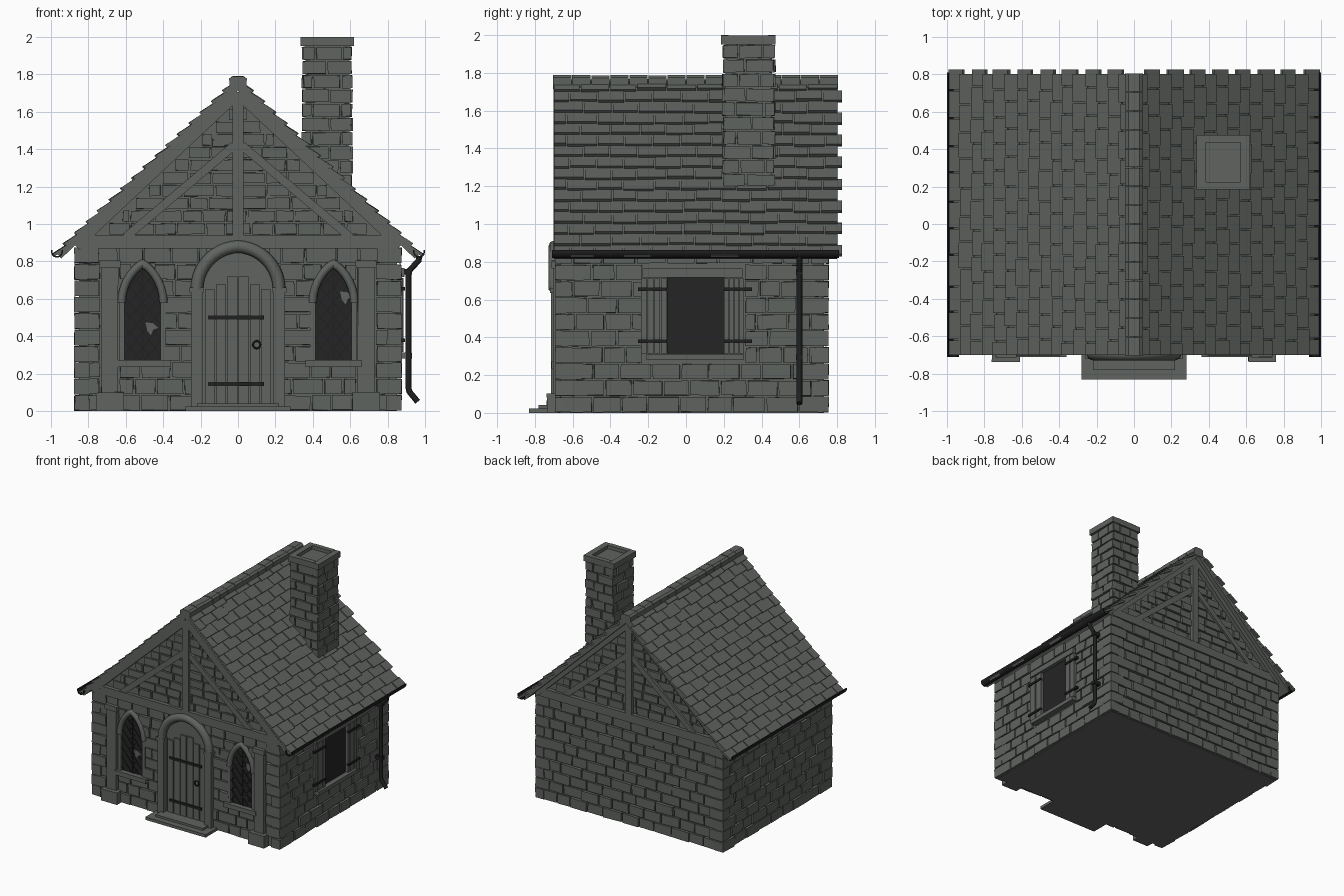
import bpy, bmesh, math, random
from mathutils import Vector

if "Cube" in bpy.data.objects:
    bpy.data.objects.remove(bpy.data.objects["Cube"])
random.seed(4)
R = random.uniform

def material(name, c):
    m = bpy.data.materials.new(name)
    m.diffuse_color = (*c, 1)
    m.use_nodes = True
    m.node_tree.nodes["Principled BSDF"].inputs["Base Color"].default_value = m.diffuse_color
    return m
STONE = material("grey_stone", (0.115, 0.125, 0.115))
IRON = material("black_iron", (0.014, 0.014, 0.014))
GLASS = material("dark_glass", (0.018, 0.018, 0.019))

def finish(bm, name, mat):
    bmesh.ops.recalc_face_normals(bm, faces=bm.faces)
    me = bpy.data.meshes.new(name)
    bm.to_mesh(me)
    bm.free()
    me.materials.append(mat)
    ob = bpy.data.objects.new(name, me)
    bpy.context.collection.objects.link(ob)
    return ob

def same(u, d, v):
    return (u, d, v)

def box(bm, u0, u1, d0, d1, v0, v1, f=same, j=0):
    vs = [bm.verts.new(f(u + R(-j, j), d + R(-j, j) * .5, v + R(-j, j)))
          for u in (u0, u1) for d in (d0, d1) for v in (v0, v1)]
    for q in ((0, 1, 3, 2), (4, 6, 7, 5), (0, 4, 5, 1), (2, 3, 7, 6), (0, 2, 6, 4), (1, 5, 7, 3)):
        bm.faces.new([vs[i] for i in q])

def prism(bm, pts, d0, d1, f=same):
    a = [bm.verts.new(f(u, d0, v)) for u, v in pts]
    b = [bm.verts.new(f(u, d1, v)) for u, v in pts]
    bm.faces.new(a)
    bm.faces.new(b[::-1])
    for i in range(len(a)):
        k = (i + 1) % len(a)
        bm.faces.new((a[i], a[k], b[k], b[i]))

def bar(bm, p, q, w, d0, d1, f=same):
    p, q = Vector(p), Vector(q)
    n = (q - p).normalized().orthogonal() * w / 2
    prism(bm, [p + n, q + n, q - n, p - n], d0, d1, f)

def boxes(name, mat, items, f=same, j=0):
    bm = bmesh.new()
    for b in items:
        box(bm, *b, f=f, j=j)
    return finish(bm, name, mat)

def tube(name, pts, r, mat, cyclic=False):
    cu = bpy.data.curves.new(name, 'CURVE')
    cu.dimensions = '3D'
    cu.bevel_depth, cu.bevel_resolution, cu.use_fill_caps = r, 2, True
    s = cu.splines.new('POLY')
    s.points.add(len(pts) - 1)
    for p, c in zip(s.points, pts):
        p.co = (*c, 1)
    s.use_cyclic_u = cyclic
    cu.materials.append(mat)
    ob = bpy.data.objects.new(name, cu)
    bpy.context.collection.objects.link(ob)
    bpy.ops.object.select_all(action='DESELECT')
    ob.select_set(True)
    bpy.context.view_layer.objects.active = ob
    bpy.ops.object.convert(target='MESH')

# pointed arch: half width at height z, and outline points
def arch_half(z, a, s, h):
    r = (a * a + h * h) / (2 * a)
    if z <= s:
        return a
    return 0 if z >= s + h else math.sqrt(r * r - (z - s) ** 2) - (r - a)

def arch(cx, a, s, h, n=8):
    zs = [s + h * math.sin(i / n * math.pi / 2) for i in range(n + 1)]
    return ([(cx - arch_half(z, a, s, h), z) for z in zs]
            + [(cx + arch_half(z, a, s, h), z) for z in zs[-2::-1]])

# wall frames: u along the wall, d outward, v up
front = lambda u, d, v: (u, -.665 - d, v)
back = lambda u, d, v: (u, .73 + d, v)
right = lambda u, d, v: (.85 + d, u, v)
left = lambda u, d, v: (-.85 - d, u, v)

def bricks(bm, f, u0, u1, v0, v1, rows, holes=(), lim=None, size=.15, depth=.02):
    h = (v1 - v0) / rows
    for r in range(rows):
        z0, z1 = v0 + r * h, v0 + (r + 1) * h
        a, b = (-lim(z1), lim(z1)) if lim else (u0, u1)
        spans = []
        for lo, hi in sorted(x for x in (g((z0 + z1) / 2) for g in holes) if x):
            spans.append((a, lo))
            a = hi
        spans.append((a, b))
        for a, b in spans:
            if b - a < .03:
                continue
            n = max(1, round((b - a) / size))
            w = (b - a) / n
            cut = [a] + [a + (i + .5 * (r % 2)) * w + R(-.15, .15) * w
                         for i in range(1 - r % 2, n)] + [b]
            for p, q in zip(cut, cut[1:]):
                box(bm, p + .005, q - .005, -.01, depth + R(-.006, .005),
                    z0 + .005, z1 - .005, f, .003)

def rect(a, b, z0, z1):
    return lambda z: (a, b) if z0 < z < z1 else None

def arch_hole(cx, a, s, h, z0):
    def g(z):
        w = arch_half(z, a, s, h)
        return (cx - w, cx + w) if z > z0 and w > .01 else None
    return g

# house core
bm = bmesh.new()
prism(bm, [(-.85, 0), (.85, 0), (.85, .89), (0, 1.71), (-.85, .89)], -.665, .73)
finish(bm, "wall_core", STONE)

# brick facing on all walls and gables
gable = lambda z: max(0, (1.69 - z) / .96 - .02)
fh = [arch_hole(0, .24, .65, .25, -1)]
for s in (-1, 1):
    fh += [arch_hole(s * .51, .115, .58, .22, .25), rect(s * .685 - .05, s * .685 + .05, 0, .8)]
bm = bmesh.new()
bricks(bm, front, -.85, .85, 0, .875, 10, fh)
bricks(bm, back, -.85, .85, 0, .875, 10)
bricks(bm, right, -.665, .73, 0, .875, 10, [rect(-.23, .31, .29, .75)])
bricks(bm, left, -.665, .73, 0, .875, 10)
for f in (front, back):
    bricks(bm, f, 0, 0, .94, 1.62, 10, lim=gable, size=.13, depth=.014)
finish(bm, "wall_bricks", STONE)

# corner stones
bm = bmesh.new()
for r in range(10):
    a, b = (.13, .09) if r % 2 else (.08, .15)
    z0, z1 = r * .0875 + .003, r * .0875 + .084
    for sx in (-1, 1):
        x0, x1 = sorted((sx * (.875 - a), sx * .873))
        box(bm, x0, x1, -.693, -.693 + b, z0, z1, j=.003)
        box(bm, x0, x1, .755 - b, .755, z0, z1, j=.003)
finish(bm, "corner_stones", STONE)

# gable timbers
bm = bmesh.new()
for f in (front, back):
    box(bm, -.855, .855, 0, .034, .87, .94, f)
    box(bm, -.03, .03, 0, .036, .94, 1.7, f)
    for s in (-1, 1):
        bar(bm, (s * .87, .885), (0, 1.70), .06, 0, .036, f)
        bar(bm, (s * .6, .93), (s * .02, 1.42), .045, 0, .028, f)
finish(bm, "gable_timbers", STONE)

# roof slab, overlapping tiles, ridge cap
bm = bmesh.new()
prism(bm, [(-.965, .84), (0, 1.765), (.965, .84), (.945, .815), (0, 1.715), (-.945, .815)], -.7, .8)
finish(bm, "roof_slab", STONE)
ang = math.atan(.96)
ca, sa = math.cos(ang), math.sin(ang)
bm = bmesh.new()
step = 1.35 / 16
for side in (-1, 1):
    for r in range(16):
        s0 = r * step
        def on_roof(u, d, v):
            d += .016 * (v - s0) / step
            return (side * (v * ca + d * sa), u, 1.762 - v * sa + d * ca)
        end = .83 if r % 2 else .805
        cut = [-.703] + [-.7 + (i + .5 * (r % 2)) * .15 + R(-.012, .012)
                         for i in range(1 - r % 2, 10)] + [end]
        for p, q in zip(cut, cut[1:]):
            box(bm, p + .004, q - .004, -.012, .005 + R(-.002, .003),
                s0, s0 + step + R(-.004, .012), on_roof)
finish(bm, "roof_tiles", STONE)
bm = bmesh.new()
for i in range(15):
    y = -.705 + i * .1007
    t = R(-.004, .002)
    prism(bm, [(-.045, 1.715), (.045, 1.715), (.047, 1.775 + t), (.03, 1.788 + t),
               (-.03, 1.788 + t), (-.047, 1.775 + t)], y + .002, y + .099)
finish(bm, "ridge_cap", STONE)

# chimney
bm = bmesh.new()
box(bm, .36, .595, .21, .455, 1.1, 1.95)
cx, cy, hx, hy = .4775, .3325, .1175, .1225
for f, w in ((lambda u, d, v: (cx + u, cy - hy - d, v), hx), (lambda u, d, v: (cx + u, cy + hy + d, v), hx),
             (lambda u, d, v: (cx + hx + d, cy + u, v), hy), (lambda u, d, v: (cx - hx - d, cy + u, v), hy)):
    bricks(bm, f, -w - .014, w + .014, 1.19, 1.95, 10, size=.11, depth=.015)
finish(bm, "chimney", STONE)
boxes("chimney_cap", STONE, [(.335, .385, .185, .475, 1.95, 1.998), (.57, .62, .185, .475, 1.95, 1.998),
      (.385, .57, .185, .225, 1.95, 2), (.385, .57, .435, .475, 1.95, 2), (.38, .575, .22, .44, 1.94, 1.97)])

# gutters and downpipe
for s in (-1, 1):
    bm = bmesh.new()
    arc = [math.radians(170 + i * 20) for i in range(11)]
    prism(bm, [(s * .967 + .033 * math.cos(t), .856 + .036 * math.sin(t)) for t in arc]
          + [(s * .967 + .025 * math.cos(t), .856 + .028 * math.sin(t)) for t in arc[::-1]], -.71, .81)
    finish(bm, "gutter", IRON)
tube("downpipe", [(.97, .6, .83), (.965, .6, .805), (.915, .6, .75), (.91, .6, .73), (.91, .6, .13),
                  (.915, .6, .105), (.96, .6, .05)], .016, IRON)
boxes("downpipe_brackets", IRON, [(.86, .93, .582, .618, z, z + .03) for z in (.73, .28)])

# front buttresses
for s in (-1, 1):
    c = s * .685
    boxes("buttress", STONE, [(c - .075, c + .075, -.737, -.65, 0, .1), (c - .045, c + .045, -.703, -.65, .1, .77),
                              (c - .055, c + .055, -.712, -.65, .765, .805)], j=.002)

# door, frame, step
bm = bmesh.new()
prism(bm, [(-.19, 0)] + arch(0, .19, .65, .21) + [(.19, 0)], 0, .006, front)
for i in range(6):
    x = -.18 + i * .06
    top = min(.74, max(.65, .6 + .7 * (.2 - abs(x + .03))))
    box(bm, x + .003, x + .057, 0, .018 + R(-.002, .002), .04, top, front)
finish(bm, "door", STONE)
tube("door_arch", [(x, -.695, z) for x, z in arch(0, .22, .65, .23, 10)], .034, STONE)
boxes("door_jambs", STONE, [(-.25, -.19, 0, .05, 0, .65), (.19, .25, 0, .05, 0, .65),
                            (-.26, -.185, 0, .056, .635, .66), (.185, .26, 0, .056, .635, .66)], front)
boxes("door_step", STONE, [(-.28, .28, -.83, -.66, 0, .024), (-.22, .22, -.78, -.66, 0, .042)])
boxes("door_hinges", IRON, [(-.16, .14, .015, .025, z, z + .022) for z in (.49, .135)], front)
tube("door_ring", [(.1 + .02 * math.cos(t * math.pi / 6), -.69, .355 + .02 * math.sin(t * math.pi / 6))
                   for t in range(12)], .005, IRON, True)

# front lancet windows with leaded glass
for s, hole in ((-1, (-.465, .44)), (1, (.575, .605))):
    c = s * .51
    A = (.1, .58, .19)
    bm = bmesh.new()
    prism(bm, [(c - .1, .27)] + arch(c, *A) + [(c + .1, .27)], 0, .004, front)
    finish(bm, "window_glass", GLASS)
    bm = bmesh.new()
    for m in (-1, 1):
        for k in range(9):
            pts = [(x / 100, .18 + k * .08 + m * x / 100 * 1.2) for x in range(-10, 11)]
            pts = [p for p in pts if p[1] > .27 and abs(p[0]) <= arch_half(p[1], *A)]
            if len(pts) > 1:
                bar(bm, (c + pts[0][0], pts[0][1]), (c + pts[-1][0], pts[-1][1]), .007, 0, .009, front)
    box(bm, c - .003, c + .003, 0, .009, .27, .76, front)
    finish(bm, "window_leading", IRON)
    bm = bmesh.new()
    hx, hz = hole
    prism(bm, [(hx - .03, hz + .035), (hx - .02, hz - .01), (hx, hz - .035), (hx + .012, hz - .005),
               (hx + .04, hz + .005), (hx + .01, hz + .03)], 0, .0095, front)
    finish(bm, "broken_pane", STONE)
    tube("window_arch", [(x, -.682, z) for x, z in arch(c, .112, .58, .21, 8)], .022, STONE)
    boxes("window_surround", STONE, [(c - .125, c - .097, 0, .022, .27, .59), (c + .097, c + .125, 0, .022, .27, .59),
                                     (c - .15, c + .15, 0, .046, .235, .272)], front)

# side window with open shutters
boxes("side_window_opening", GLASS, [(-.1, .2, 0, .008, .31, .72)], right)
boxes("side_window_frame", STONE, [(-.23, .3, 0, .04, .718, .765), (-.21, .305, 0, .05, .28, .312)], right)
boxes("shutters", STONE, [(a + i * w + .002, a + (i + 1) * w - .002, 0, .032 + .003 * (i % 2), .315, .712)
                          for a, w in ((-.24, .035), (.2, .0275)) for i in range(4)], right)
boxes("shutter_hinges", IRON, [(a, b, .02, .042, z, z + .018) for a, b in ((-.255, -.1), (.2, .35))
                               for z in (.645, .37)], right)
